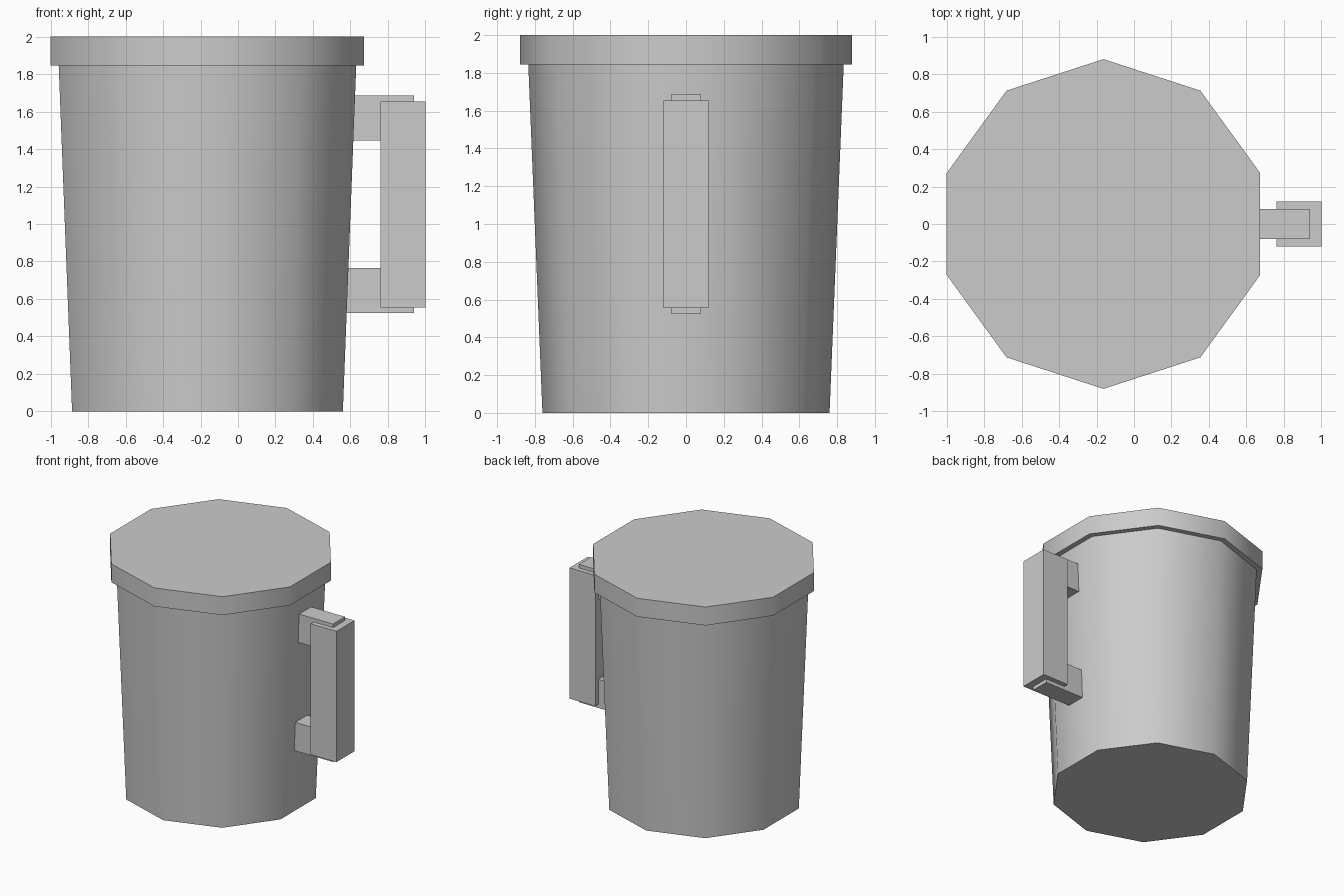
import bpy
import math

if "Cube" in bpy.data.objects:
    bpy.data.objects.remove(bpy.data.objects["Cube"])

CUP_X = -0.163  # axis of the cup, offset to leave room for the handle
SIDES = 10


def ring_part(name, r_bottom, r_top, z0, z1):
    """Ten-sided tapered drum with smooth sides and sharp end caps."""
    bpy.ops.mesh.primitive_cone_add(
        vertices=SIDES, radius1=r_bottom, radius2=r_top, depth=z1 - z0,
        location=(CUP_X, 0, (z0 + z1) / 2))
    obj = bpy.context.object
    obj.name = name
    bpy.ops.object.shade_smooth_by_angle(angle=math.radians(45))
    return obj


def box(name, x0, x1, half_y, z0, z1):
    """Flat-shaded box centred on y = 0."""
    bpy.ops.mesh.primitive_cube_add(
        size=1, location=((x0 + x1) / 2, 0, (z0 + z1) / 2))
    obj = bpy.context.object
    obj.name = name
    obj.scale = (x1 - x0, 2 * half_y, z1 - z0)
    bpy.ops.object.transform_apply(location=False, rotation=False, scale=True)
    return obj


# Tapered cup and the wider rim around its top
ring_part("cup_body", 0.76, 0.835, 0.0, 1.845)
ring_part("rim", 0.88, 0.88, 1.845, 2.0)

# Handle: upright grip held by two brackets that run into the cup
box("handle_grip", 0.76, 1.0, 0.12, 0.555, 1.655)
for name, z0, z1 in (("upper_bracket", 1.445, 1.685),
                     ("lower_bracket", 0.525, 0.765)):
    box(name, 0.54, 0.94, 0.08, z0, z1)
